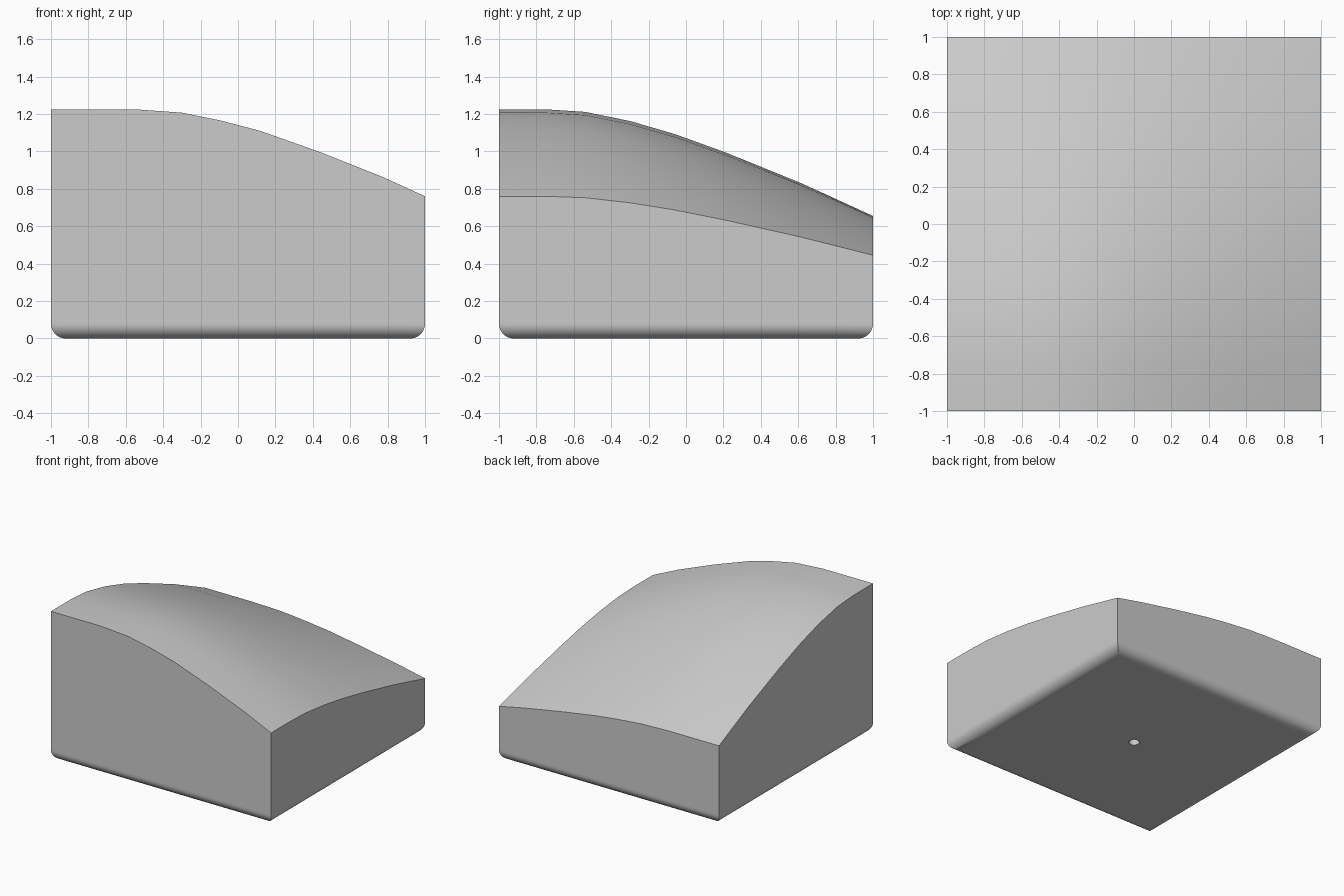
import bpy, bmesh, math
from mathutils import Vector

if "Cube" in bpy.data.objects:
    bpy.data.objects.remove(bpy.data.objects["Cube"], do_unlink=True)

# Relative height of the top along each axis: flat, then falling away
PROFILE_X = [(-1, 1), (-.78, 1), (-.55, 1), (-.3, .983), (-.09, .942), (.12, .889),
             (.44, .78), (.775, .652), (1, .553)]
PROFILE_Y = [(-1, 1), (-.75, 1), (-.54, .987), (-.3, .94), (-.06, .873), (.21, .779),
             (.61, .623), (1, .452)]
BASE, RISE = .185, 1.04
RADIUS, STEPS = .08, 12
HOLE_RADIUS, HOLE_DEPTH, HOLE_SIDES = .04, .1, 24

bm = bmesh.new()


def bridge(a, b):
    n = len(a)
    for i in range(n):
        j = (i + 1) % n
        bm.faces.new((a[i], a[j], b[j], b[i]))


def loop_edges(loop):
    return [bm.edges.get((v, loop[i - 1])) for i, v in enumerate(loop)]


# Curved top: the product of both profiles
grid = [[bm.verts.new((x, y, BASE + RISE * fx * fy)) for x, fx in PROFILE_X]
        for y, fy in PROFILE_Y]
for low, high in zip(grid, grid[1:]):
    for i in range(len(low) - 1):
        bm.faces.new((low[i], low[i + 1], high[i + 1], high[i]))

# Outline of the top, counter-clockwise
outline = (grid[0][:-1] + [row[-1] for row in grid[:-1]]
           + grid[-1][:0:-1] + [row[0] for row in grid[:0:-1]])

# Side walls and rounded bottom edge, as a stack of square rings
rings = [(1, RADIUS + .01)]
for i in range(STEPS + 1):
    a = math.pi / 2 * i / STEPS
    rings.append((1 - RADIUS + RADIUS * math.cos(a), RADIUS - RADIUS * math.sin(a)))
rings.append((1 - RADIUS - .01, 0))
previous = outline
for half, z in rings:
    ring = [bm.verts.new((v.co.x * half, v.co.y * half, z)) for v in outline]
    bridge(previous, ring)
    previous = ring

# Flat underside with a small round hole in its centre
angles = [math.tau * i / HOLE_SIDES for i in range(HOLE_SIDES)]
rim, floor = [[bm.verts.new((HOLE_RADIUS * math.cos(a), HOLE_RADIUS * math.sin(a), z))
               for a in angles] for z in (0, HOLE_DEPTH)]
bridge(rim, floor)
bm.faces.new(floor)
bmesh.ops.triangle_fill(bm, use_beauty=True, normal=Vector((0, 0, -1)),
                        edges=loop_edges(previous) + loop_edges(rim))
bmesh.ops.recalc_face_normals(bm, faces=bm.faces)

mesh = bpy.data.meshes.new("curved_block")
bm.to_mesh(mesh)
bm.free()
block = bpy.data.objects.new("curved_block", mesh)
bpy.context.collection.objects.link(block)

# Plain grey material
grey = bpy.data.materials.new("light_grey")
grey.use_nodes = True
colour = (.6, .6, .6, 1)
grey.diffuse_color = colour
grey.node_tree.nodes["Principled BSDF"].inputs["Base Color"].default_value = colour
mesh.materials.append(grey)

# Smooth surfaces with crisp borders
bpy.ops.object.select_all(action='DESELECT')
block.select_set(True)
bpy.context.view_layer.objects.active = block
bpy.ops.object.shade_smooth_by_angle(angle=math.radians(30))
